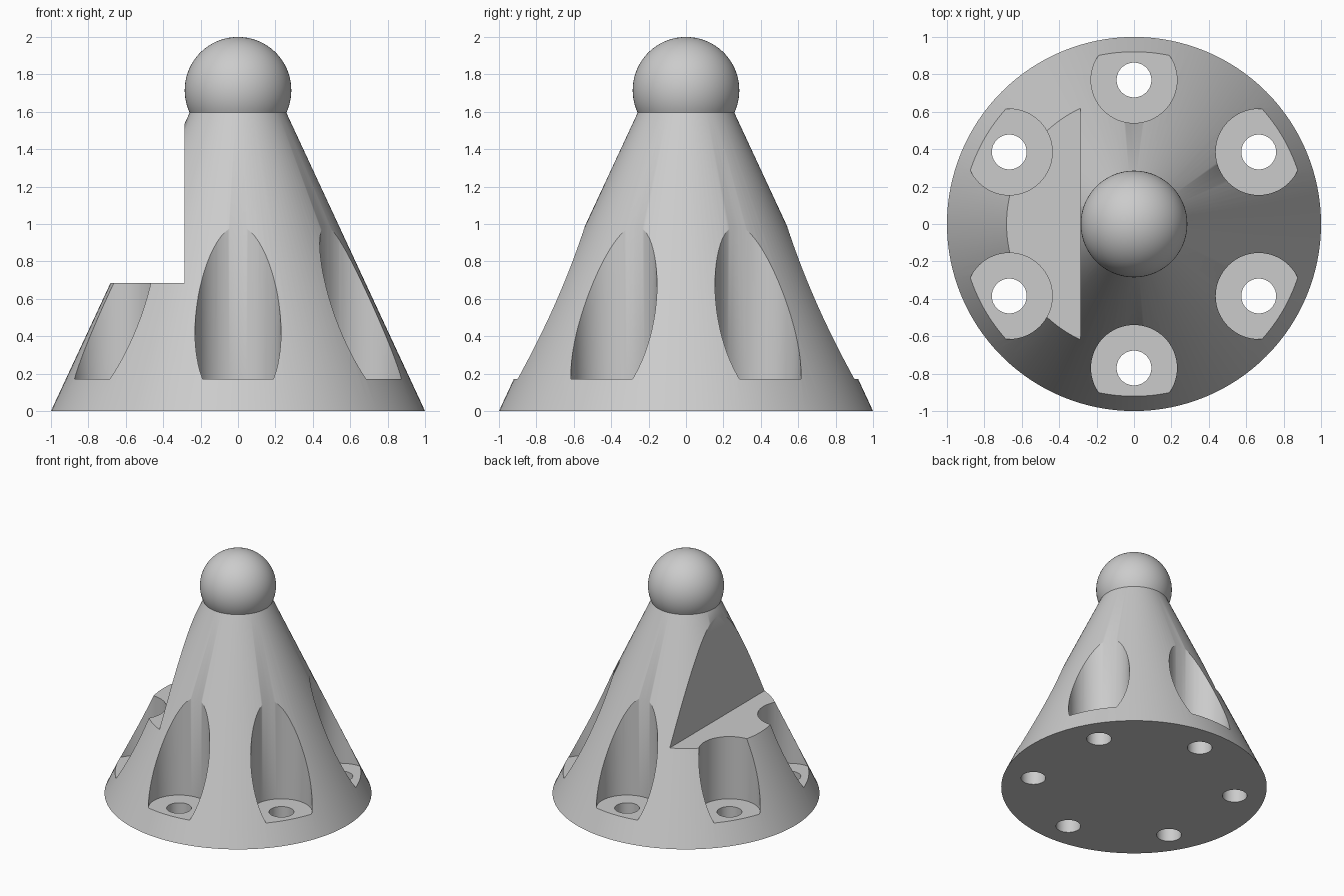
import bpy
import bmesh
from math import sin, cos, pi, asin, radians

cube = bpy.data.objects.get("Cube")
if cube:
    bpy.data.objects.remove(cube, do_unlink=True)

SEGMENTS = 128
BALL_R, BALL_Z, NECK_Z = 0.285, 1.715, 1.595
BOLT_RING = 0.77

grey = bpy.data.materials.new("light grey")
grey.use_nodes = True
colour = (0.6, 0.6, 0.6, 1)
grey.diffuse_color = colour
grey.node_tree.nodes["Principled BSDF"].inputs["Base Color"].default_value = colour


def cylinder(name, radius, z0, z1, x, y):
    bpy.ops.mesh.primitive_cylinder_add(
        vertices=64, radius=radius, depth=z1 - z0, location=(x, y, (z0 + z1) / 2))
    bpy.context.object.name = name
    return bpy.context.object


def box(name, low, high):
    bpy.ops.mesh.primitive_cube_add(
        size=1, location=[(a + b) / 2 for a, b in zip(low, high)])
    bpy.context.object.name = name
    bpy.context.object.scale = [b - a for a, b in zip(low, high)]
    return bpy.context.object


def cut(target, cutter):
    mod = target.modifiers.new("cut", "BOOLEAN")
    mod.operation, mod.solver, mod.object = "DIFFERENCE", "EXACT", cutter
    bpy.context.view_layer.objects.active = target
    bpy.ops.object.modifier_apply(modifier=mod.name)
    bpy.data.objects.remove(cutter, do_unlink=True)


# Cone and ball turned from a single profile
start = asin((NECK_Z - BALL_Z) / BALL_R)
steps = 28
profile = [(1.0, 0.0)]
for i in range(steps):
    a = start + (pi / 2 - start) * i / steps
    profile.append((BALL_R * cos(a), BALL_Z + BALL_R * sin(a)))

bm = bmesh.new()
rings = [[bm.verts.new((r * cos(2 * pi * k / SEGMENTS), r * sin(2 * pi * k / SEGMENTS), z))
          for k in range(SEGMENTS)] for r, z in profile]
tip = bm.verts.new((0, 0, BALL_Z + BALL_R))
bm.faces.new(rings[0][::-1])
for k in range(SEGMENTS):
    n = (k + 1) % SEGMENTS
    for low, high in zip(rings, rings[1:]):
        bm.faces.new((low[k], low[n], high[n], high[k]))
    bm.faces.new((rings[-1][k], rings[-1][n], tip))
mesh = bpy.data.meshes.new("cone_body")
bm.to_mesh(mesh)
bm.free()
body = bpy.data.objects.new("cone_body", mesh)
bpy.context.collection.objects.link(body)
mesh.materials.append(grey)

# Flat step cut from the right side
cut(body, box("step_cutter", (-1.2, -1.2, 0.685), (-0.2849, 1.2, 1.58)))

# Six bolt pockets with through holes
for i in range(6):
    a = radians(30 + 60 * i)
    x, y = BOLT_RING * cos(a), BOLT_RING * sin(a)
    cut(body, cylinder("pocket_cutter", 0.23, 0.17, 1.4, x, y))
    cut(body, cylinder("hole_cutter", 0.093, -0.1, 0.3, x, y))

# Smooth shading with crisp cut edges
bpy.ops.object.select_all(action="DESELECT")
body.select_set(True)
bpy.context.view_layer.objects.active = body
bpy.ops.object.shade_smooth_by_angle(angle=radians(30))
